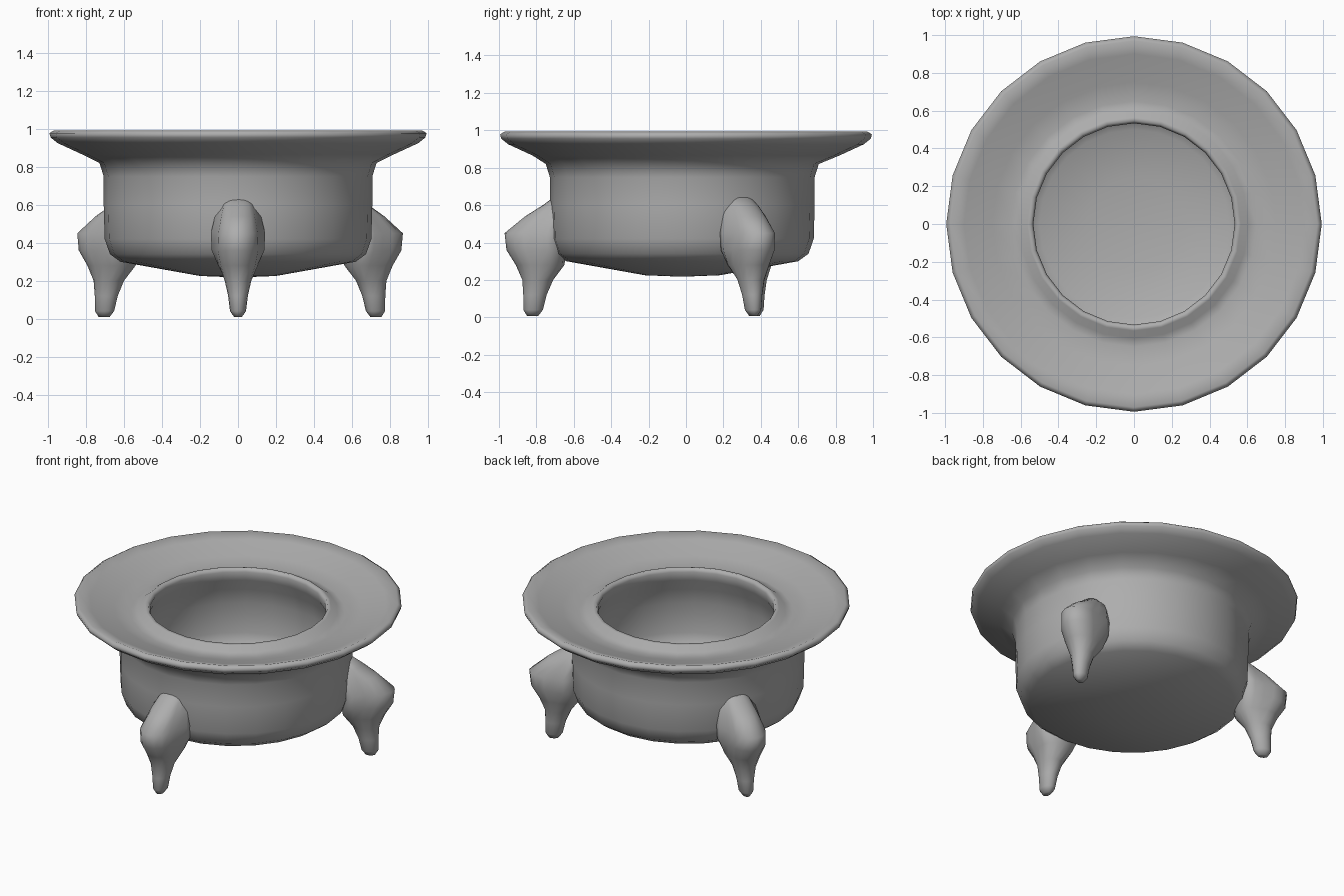
import bpy, bmesh, math

cube = bpy.data.objects.get("Cube")
if cube:
    bpy.data.objects.remove(cube, do_unlink=True)

grey = bpy.data.materials.new("stone_grey")
grey.use_nodes = True
COLOUR = (0.42, 0.42, 0.42, 1)
grey.diffuse_color = COLOUR
grey.node_tree.nodes["Principled BSDF"].inputs["Base Color"].default_value = COLOUR


def loft(name, rings, cap):
    """Skin a stack of closed rings, optionally capping both ends."""
    bm = bmesh.new()
    loops = [[bm.verts.new(p) for p in ring] for ring in rings]
    n = len(loops[0])
    for low, high in zip(loops, loops[1:]):
        for i in range(n):
            j = (i + 1) % n
            bm.faces.new((low[i], low[j], high[j], high[i]))
    if cap:
        bm.faces.new(loops[0][::-1])
        bm.faces.new(loops[-1])
    bmesh.ops.remove_doubles(bm, verts=bm.verts, dist=0.0005)
    bmesh.ops.recalc_face_normals(bm, faces=bm.faces)
    mesh = bpy.data.meshes.new(name)
    bm.to_mesh(mesh)
    bm.free()
    mesh.materials.append(grey)
    obj = bpy.data.objects.new(name, mesh)
    bpy.context.collection.objects.link(obj)
    bpy.ops.object.select_all(action="DESELECT")
    obj.select_set(True)
    bpy.context.view_layer.objects.active = obj
    bpy.ops.object.shade_smooth_by_angle(angle=math.radians(75))
    return obj


def circle(radius, z, y=0, n=24):
    return [(radius * math.cos(math.tau * i / n), y + radius * math.sin(math.tau * i / n), z)
            for i in range(n)]


# Bowl: shallow base and upright wall, set slightly forward under the brim
shell_profile = [
    (0, 0.217), (0.2, 0.225), (0.62, 0.30), (0.675, 0.34), (0.703, 0.42),
    (0.708, 0.60), (0.708, 0.75), (0.73, 0.82),
]
# Flared brim with a rolled edge and a raised lip around the opening
brim_profile = [
    (0.82, 0.865), (0.95, 0.925), (0.988, 0.955), (0.994, 0.978), (0.97, 0.993),
    (0.90, 0.97), (0.75, 0.925), (0.65, 0.90), (0.605, 0.91), (0.565, 0.94),
    (0.545, 0.943),
]
# Deep hollow with a nearly flat floor
hollow_profile = [
    (0.533, 0.92), (0.545, 0.86), (0.585, 0.78), (0.605, 0.68), (0.61, 0.48),
    (0.58, 0.40), (0.50, 0.36), (0.25, 0.325), (0, 0.31),
]
loft("bowl", [circle(r, z, -0.02) for r, z in shell_profile]
     + [circle(r, z) for r, z in brim_profile + hollow_profile], cap=False)

# Leg sections: height, inner reach, outer reach, half width, flare into the wall
leg_sections = [
    (0.008, 0.79, 0.85, 0.02, 0), (0.04, 0.765, 0.87, 0.042, 0),
    (0.12, 0.745, 0.87, 0.052, 0), (0.20, 0.71, 0.875, 0.07, 0),
    (0.28, 0.65, 0.91, 0.098, 0.4), (0.36, 0.64, 0.96, 0.115, 0.8),
    (0.45, 0.64, 0.97, 0.112, 1), (0.54, 0.64, 0.86, 0.095, 1),
    (0.60, 0.64, 0.765, 0.08, 0.8), (0.64, 0.64, 0.71, 0.05, 0),
]


def leg_ring(z, inner, outer, width, flare, n=16):
    ring = []
    for i in range(n):
        c, s = math.cos(math.tau * i / n), math.sin(math.tau * i / n)
        reach = (inner + outer) / 2 + (outer - inner) / 2 * c
        ring.append((reach, width * s * (1 + flare * max(0, -c)), z))
    return ring


# Three legs around the bowl, with a small sideways offset each
for name, angle, offset in (("front_leg", -90, 0), ("back_left_leg", 26, -0.01),
                            ("back_right_leg", 153, 0.025)):
    leg = loft(name, [leg_ring(*section) for section in leg_sections], cap=True)
    leg.rotation_euler.z = math.radians(angle)
    leg.location.x = offset
